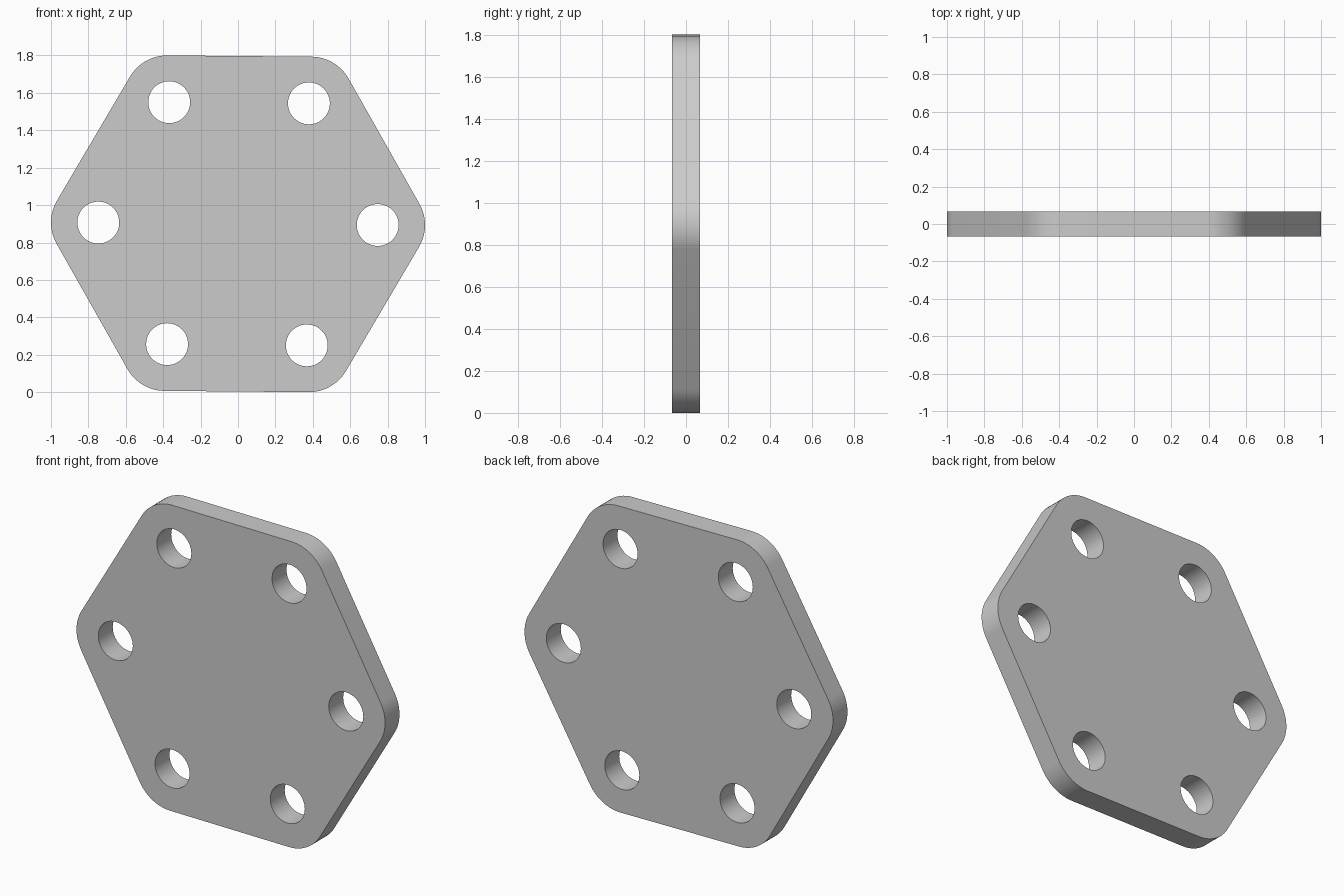
import bpy, bmesh
from math import radians, sin, cos, pi

if "Cube" in bpy.data.objects:
    bpy.data.objects.remove(bpy.data.objects["Cube"])

CORNER_D, CORNER_R = 0.77, 0.23     # corner arc centres and radius
HOLE_D, HOLE_R = 0.747, 0.112       # bolt circle and hole radius
HALF_T = 0.067                      # half thickness
TILT = radians(-0.5)
CZ = CORNER_R + CORNER_D * sin(radians(60.5))


def arc(cx, cy, r, a0, a1, n):
    return [(cx + r * cos(a0 + (a1 - a0) * i / n), cy + r * sin(a0 + (a1 - a0) * i / n))
            for i in range(n + 1)]


def add_loop(curve, pts):
    s = curve.splines.new('POLY')
    s.points.add(len(pts) - 1)
    for p, (x, y) in zip(s.points, pts):
        p.co = (x, y, 0, 1)
    s.use_cyclic_u = True


curve = bpy.data.curves.new("hex_plate", 'CURVE')
curve.dimensions = '2D'
curve.fill_mode = 'BOTH'
curve.extrude = HALF_T

# Rounded hexagon outline and the ring of six holes
outline = []
for k in range(6):
    a = TILT + k * pi / 3
    outline += arc(CORNER_D * cos(a), CORNER_D * sin(a), CORNER_R, a - pi / 6, a + pi / 6, 12)
add_loop(curve, outline)
for k in range(6):
    a = TILT + k * pi / 3
    add_loop(curve, arc(HOLE_D * cos(a), HOLE_D * sin(a), HOLE_R, 0, 2 * pi, 48)[:-1])

plate = bpy.data.objects.new("hex_plate", curve)
bpy.context.collection.objects.link(plate)
plate.rotation_euler = (pi / 2, 0, 0)
plate.location = (0, 0, CZ)
bpy.context.view_layer.objects.active = plate
plate.select_set(True)
bpy.ops.object.convert(target='MESH')
plate = bpy.context.object

# Weld caps to walls
bm = bmesh.new()
bm.from_mesh(plate.data)
bmesh.ops.remove_doubles(bm, verts=bm.verts, dist=1e-4)
bmesh.ops.recalc_face_normals(bm, faces=bm.faces)
bm.to_mesh(plate.data)
bm.free()
bpy.ops.object.shade_smooth_by_angle(angle=radians(30))
